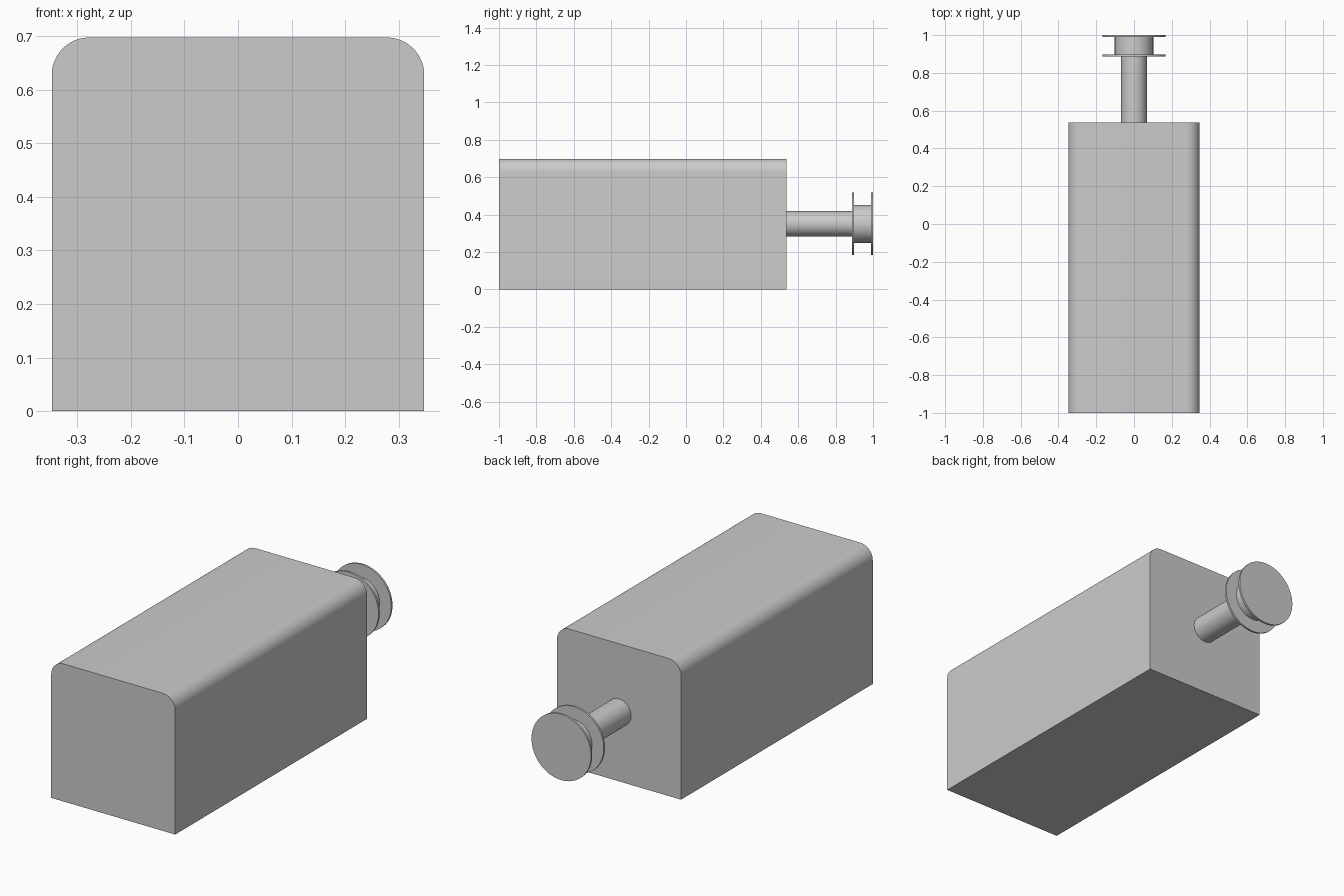
import bpy, bmesh, math
from mathutils import Matrix

cube = bpy.data.objects.get("Cube")
if cube:
    bpy.data.objects.remove(cube, do_unlink=True)

GREY = (0.6, 0.6, 0.6, 1)
grey = bpy.data.materials.new("plain grey")
grey.use_nodes = True
grey.diffuse_color = GREY
grey.node_tree.nodes["Principled BSDF"].inputs["Base Color"].default_value = GREY

AXIS_Z = 0.35


def add_object(name, bm):
    bmesh.ops.recalc_face_normals(bm, faces=bm.faces)
    mesh = bpy.data.meshes.new(name)
    bm.to_mesh(mesh)
    bm.free()
    mesh.materials.append(grey)
    obj = bpy.data.objects.new(name, mesh)
    bpy.context.collection.objects.link(obj)
    bpy.ops.object.select_all(action='DESELECT')
    obj.select_set(True)
    bpy.context.view_layer.objects.active = obj
    bpy.ops.object.shade_smooth_by_angle(angle=math.radians(30))
    return obj


# Housing: arch-cornered profile extruded along y
def housing(half, height, radius, y0, y1, steps=12):
    profile = [(-half, 0), (half, 0)]
    for side, start in ((1, 0), (-1, math.pi / 2)):
        for i in range(steps + 1):
            a = start + i / steps * math.pi / 2
            profile.append((side * (half - radius) + radius * math.cos(a),
                            height - radius + radius * math.sin(a)))
    bm = bmesh.new()
    face = bm.faces.new([bm.verts.new((x, y0, z)) for x, z in profile])
    out = bmesh.ops.extrude_face_region(bm, geom=[face], use_keep_orig=True)
    moved = [v for v in out["geom"] if isinstance(v, bmesh.types.BMVert)]
    bmesh.ops.translate(bm, verts=moved, vec=(0, y1 - y0, 0))
    return add_object("housing", bm)


# Round parts along the shaft axis
def disc(name, radius, y0, y1):
    bm = bmesh.new()
    place = (Matrix.Translation((0, (y0 + y1) / 2, AXIS_Z))
             @ Matrix.Rotation(math.pi / 2, 4, 'X'))
    bmesh.ops.create_cone(bm, cap_ends=True, segments=64, radius1=radius,
                          radius2=radius, depth=y1 - y0, matrix=place)
    return add_object(name, bm)


housing(0.348, 0.698, 0.07, -1.0, 0.537)
disc("shaft", 0.068, 0.537, 0.89)
disc("inner_flange", 0.167, 0.888, 0.898)
disc("pulley_hub", 0.102, 0.898, 0.99)
disc("outer_flange", 0.167, 0.99, 1.0)
